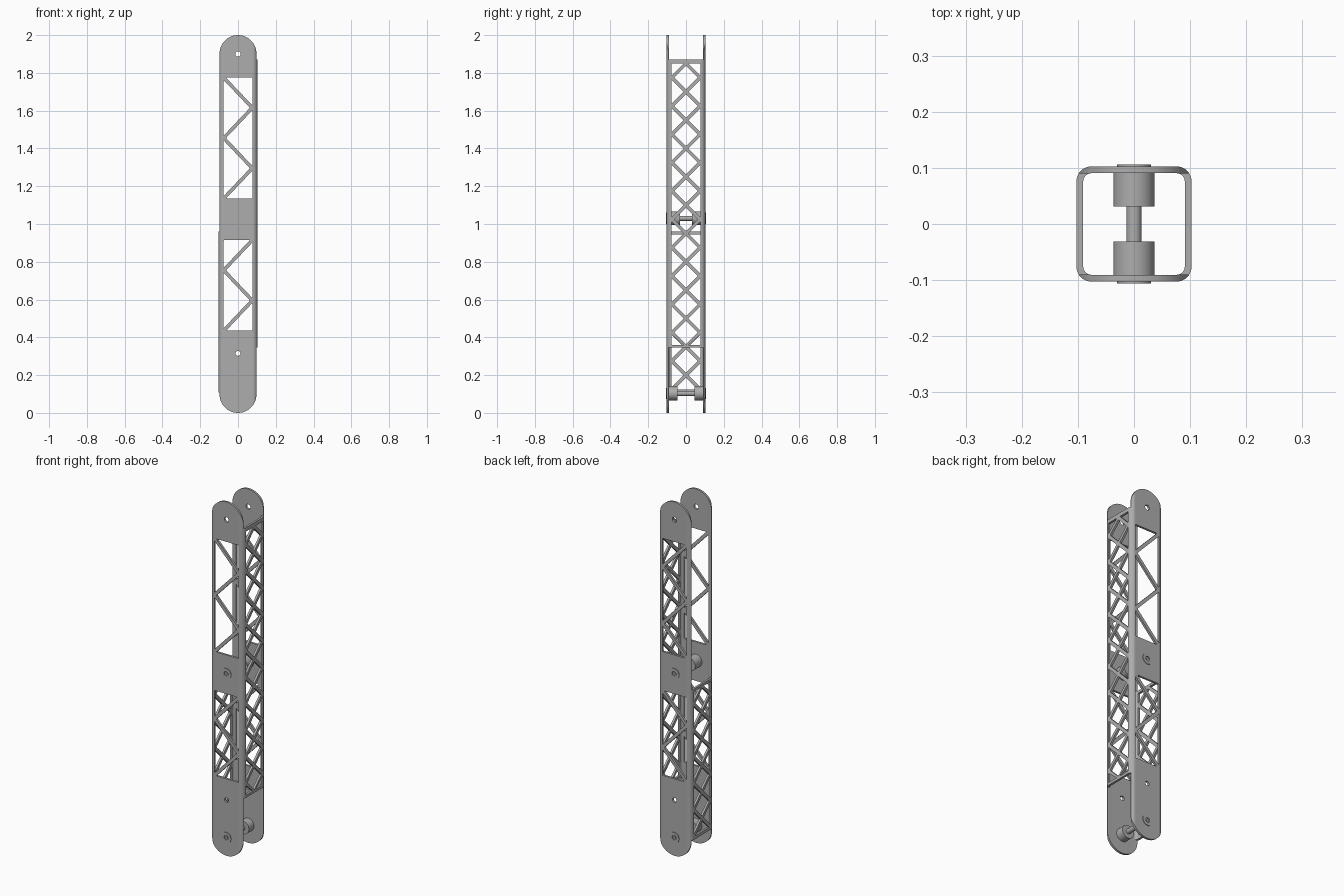
import bpy, bmesh
from math import cos, sin, pi, radians
from mathutils import Matrix

if "Cube" in bpy.data.objects:
    bpy.data.objects.remove(bpy.data.objects["Cube"])

OUT, WALL, BEND = 0.1027, 0.0122, 0.027    # tube half width, sheet thickness, corner radius
EDGE = 0.0975                              # half width of the rounded plates
WIN, BAR = 0.076, 0.018                    # window half width, truss bar width
TOP_C, LOW_C = 2 - EDGE, EDGE              # centres of the rounded ends
PINS = {"middle_pin": (1.03, 0.031), "lower_pin": (0.103, 0.045)}

metal = bpy.data.materials.new("plain grey metal")
metal.use_nodes = True
metal.diffuse_color = (0.42, 0.42, 0.42, 1)
metal.node_tree.nodes["Principled BSDF"].inputs["Base Color"].default_value = metal.diffuse_color


def finish(bm, name):
    bmesh.ops.recalc_face_normals(bm, faces=bm.faces)
    mesh = bpy.data.meshes.new(name)
    bm.to_mesh(mesh)
    bm.free()
    mesh.materials.append(metal)
    ob = bpy.data.objects.new(name, mesh)
    bpy.context.collection.objects.link(ob)
    return ob


def activate(ob):
    bpy.ops.object.select_all(action='DESELECT')
    ob.select_set(True)
    bpy.context.view_layer.objects.active = ob


def arc(cx, cz, r, a0, a1, n):
    angles = [radians(a0 + (a1 - a0) * i / n) for i in range(n + 1)]
    return [(cx + r * cos(a), cz + r * sin(a)) for a in angles]


def prism(bm, pts, axis, lo, hi, fillet=0):
    """Extrude a (u, z) outline along x or y, optionally rounding its corners."""
    def ring(t):
        return [bm.verts.new((t, u, z) if axis == 'x' else (u, t, z)) for u, z in pts]
    a, b = ring(lo), ring(hi)
    n = len(pts)
    bm.faces.new(a)
    bm.faces.new(b[::-1])
    for i in range(n):
        bm.faces.new((a[i], b[i], b[(i + 1) % n], a[(i + 1) % n]))
    if fillet:
        edges = [bm.edges.get((p, q)) for p, q in zip(a, b)]
        bmesh.ops.bevel(bm, geom=edges, offset=fillet, segments=3, profile=0.5, affect='EDGES')


def box(u, lo, hi):
    return [(-u, lo), (u, lo), (u, hi), (-u, hi)]


def clamp(pts, lo, hi):
    return [(u, min(max(z, lo), hi)) for u, z in pts]


def zigzag_holes(lo, hi, bars, side):
    """Triangular openings between zigzag bars, the first bar starting at the top on side."""
    step = (hi - lo) / bars
    v = BAR * 0.73
    for i in range(bars + 1):
        z = hi - i * step
        apex = side * (WIN - v * 2 * WIN / step)
        tri = [(apex, z), (-side * WIN, z + step - v), (-side * WIN, z - step + v)]
        yield clamp(tri, lo, hi)
        side = -side


def lattice_holes(lo, hi):
    """Diamonds and side triangles between crossed bars."""
    s, pitch = BAR * 0.707, 0.15
    d = pitch / 2 - s
    for k in range(14):
        z = 0.05 + k * pitch
        mid = z + pitch / 2
        shapes = [[(0, mid - d), (d, mid), (0, mid + d), (-d, mid)]]
        for side in (-1, 1):
            shapes.append([(side * s, z), (side * WIN, z + WIN - s), (side * WIN, z - WIN + s)])
        for pts in shapes:
            pts = clamp(pts, lo, hi)
            heights = [z for _, z in pts]
            if max(heights) - min(heights) > 0.02:
                yield pts


# Square tube with bent corners, longer than needed so the ends can be trimmed
def tube_outline(half, r):
    c = half - r
    pts = []
    for q, (sx, sy) in enumerate([(1, 1), (-1, 1), (-1, -1), (1, -1)]):
        pts += arc(sx * c, sy * c, r, q * 90, q * 90 + 90, 8)
    return pts


bm = bmesh.new()
loops = []
for half, r in ((OUT, BEND), (OUT - WALL, BEND - WALL)):
    for z in (-0.05, 2.05):
        loops.append([bm.verts.new((x, y, z)) for x, y in tube_outline(half, r)])
outer_lo, outer_hi, inner_lo, inner_hi = loops
for a, b in ((outer_lo, outer_hi), (inner_hi, inner_lo), (outer_hi, inner_hi), (inner_lo, outer_lo)):
    for i in range(len(a)):
        j = (i + 1) % len(a)
        bm.faces.new((a[i], a[j], b[j], b[i]))
body = finish(bm, "truss_tube")

# Side walls: trimmed to length, then opened into a crossed lattice
side_cut = bmesh.new()
for side, lo, hi, win_lo, win_hi in ((1, 0.345, 1.872, 0.36, 1.85), (-1, 0.108, 0.96, 0.125, 0.945)):
    near, far = side * 0.05, side * 0.2
    prism(side_cut, box(0.09, hi, 2.2), 'x', near, far)
    prism(side_cut, box(0.09, -0.2, lo), 'x', near, far)
    for pts in lattice_holes(win_lo, win_hi):
        prism(side_cut, pts, 'x', near, far, 0.003)

# Rounded plate ends and trimmed plate edges
end_cut = bmesh.new()
top = [(0.2, 1.872), (EDGE, 1.872)] + arc(0, TOP_C, EDGE, 0, 180, 40)
top += [(-EDGE, 0.96), (-0.2, 0.96), (-0.2, 2.2), (0.2, 2.2)]
low = [(-0.2, 0.108), (-EDGE, 0.108)] + arc(0, LOW_C, EDGE, 180, 360, 40)
low += [(EDGE, 0.345), (0.2, 0.345), (0.2, -0.2), (-0.2, -0.2)]
for outline in (top, low):
    prism(end_cut, outline, 'y', -0.2, 0.2)

# Zigzag windows and round holes through the front and back plates
window_cut = bmesh.new()
for pts in list(zigzag_holes(1.135, 1.775, 4, -1)) + list(zigzag_holes(0.435, 0.915, 3, 1)):
    prism(window_cut, pts, 'y', -0.2, 0.2, 0.004)
holes = [(1.9, 0.014), (0.315, 0.013)] + [(z, 0.02) for z, _ in PINS.values()]
for z, r in holes:
    prism(window_cut, arc(0, z, r, 0, 345, 23), 'y', -0.2, 0.2)

for name, cut in (("side", side_cut), ("end", end_cut), ("window", window_cut)):
    cutter = finish(cut, name + "_cutter")
    cutter.hide_render = True
    mod = body.modifiers.new(name, 'BOOLEAN')
    mod.operation, mod.solver, mod.object = 'DIFFERENCE', 'EXACT', cutter
    activate(body)
    bpy.ops.object.modifier_apply(modifier=mod.name)
    bpy.data.objects.remove(cutter)

# Cross pins: rod, bushings and recessed round heads turned about the y axis
for name, (height, bush) in PINS.items():
    half = [(0.0135, bush), (0.0366, bush), (0.0366, 0.0915), (0.03, 0.0915),
            (0.03, 0.106), (0.013, 0.106), (0.013, 0.1), (0, 0.1)]
    profile = [(r, -y) for r, y in reversed(half)] + half
    bm = bmesh.new()
    verts = [bm.verts.new((r, y, 0)) for r, y in profile]
    edges = [bm.edges.new(pair) for pair in zip(verts, verts[1:])]
    bmesh.ops.spin(bm, geom=verts + edges, cent=(0, 0, 0), axis=(0, 1, 0),
                   angle=2 * pi, steps=40, use_duplicate=False)
    bmesh.ops.remove_doubles(bm, verts=bm.verts, dist=0.0001)
    pin = finish(bm, name)
    pin.location.z = height
    activate(pin)
    bpy.ops.object.shade_smooth_by_angle(angle=radians(30))
    # Small hexagonal screw tips inside the recesses
    bm = bmesh.new()
    for y in (-0.101, 0.101):
        place = Matrix.Translation((0, y, height)) @ Matrix.Rotation(pi / 2, 4, 'X')
        bmesh.ops.create_cone(bm, cap_ends=True, segments=6, radius1=0.007, radius2=0.007,
                              depth=0.006, matrix=place)
    finish(bm, name + "_screw_tips")
